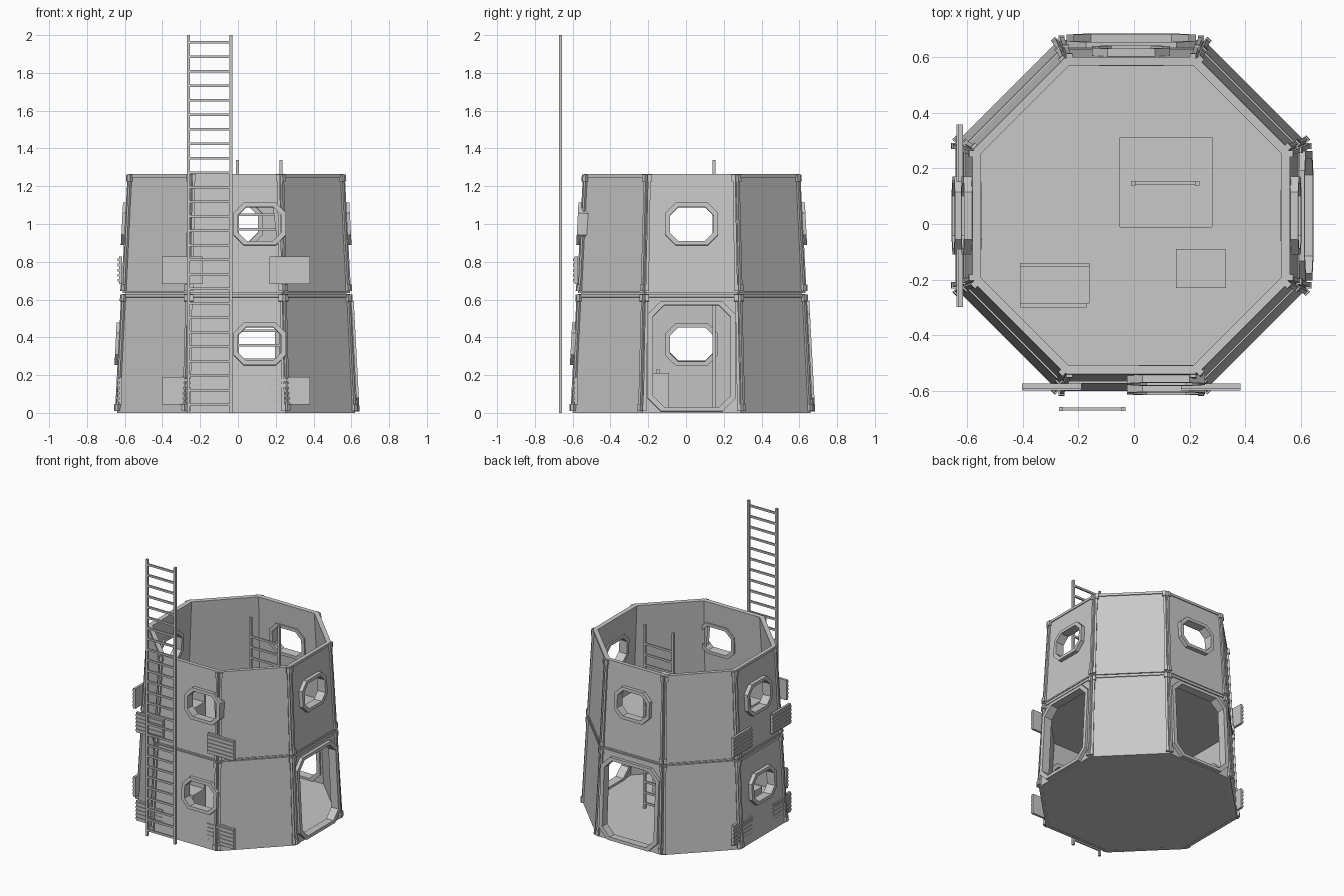
import bpy, bmesh, math
from mathutils import Matrix, Vector

cube = bpy.data.objects.get("Cube")
if cube:
    bpy.data.objects.remove(cube)

grey = bpy.data.materials.new("light_grey")
grey.use_nodes = True
COLOUR = (0.58, 0.58, 0.58, 1)
grey.diffuse_color = COLOUR
grey.node_tree.nodes["Principled BSDF"].inputs["Base Color"].default_value = COLOUR

CENTRE = Vector((-0.01, 0.03, 0))
HEIGHT, BASE, TOP = 1.27, 0.63, 0.563
TIER = HEIGHT / 2
SLOPE = (BASE - TOP) / HEIGHT
TAN = math.tan(math.pi / 8)


def apothem(z):
    return BASE - SLOPE * z


def finish(name, bm):
    bmesh.ops.recalc_face_normals(bm, faces=bm.faces)
    mesh = bpy.data.meshes.new(name)
    bm.to_mesh(mesh)
    bm.free()
    mesh.materials.append(grey)
    obj = bpy.data.objects.new(name, mesh)
    bpy.context.collection.objects.link(obj)
    return obj


def add_plate(bm, loops, w0, w1, matrix):
    """Extrude an outline (with optional holes) from w0 to w1."""
    edges = []
    for loop in loops:
        vs = [bm.verts.new((u, v, w0)) for u, v in loop]
        edges += [bm.edges.new((vs[i - 1], vs[i])) for i in range(len(vs))]
    made = bmesh.ops.triangle_fill(bm, edges=edges, use_beauty=True, normal=(0, 0, 1))
    faces = [f for f in made["geom"] if isinstance(f, bmesh.types.BMFace)]
    ext = bmesh.ops.extrude_face_region(bm, geom=faces, use_keep_orig=True)
    top = [g for g in ext["geom"] if isinstance(g, bmesh.types.BMVert)]
    bmesh.ops.translate(bm, verts=top, vec=(0, 0, w1 - w0))
    verts = list({v for f in faces for v in f.verts}) + top
    bmesh.ops.transform(bm, matrix=matrix, verts=verts)


def add_box(bm, lo, hi, matrix=Matrix()):
    lo, hi = Vector(lo), Vector(hi)
    place = Matrix.Translation((lo + hi) / 2) @ Matrix.Diagonal((*(hi - lo), 1))
    bmesh.ops.create_cube(bm, size=1, matrix=matrix @ place)


def chamfered(cu, cv, w, h, c):
    a, b = w / 2, h / 2
    pts = [(a, c - b), (a, b - c), (a - c, b), (c - a, b),
           (-a, b - c), (-a, c - b), (c - a, -b), (a - c, -b)]
    return [(cu + x, cv + y) for x, y in pts]


def side_matrix(angle, z, lean=True):
    """Local u runs along the wall, v up it, w outwards."""
    n = Vector((math.cos(angle), math.sin(angle), 0))
    u = Vector((0, 0, 1)).cross(n)
    v = (Vector((0, 0, 1)) - n * (SLOPE if lean else 0)).normalized()
    w = u.cross(v)
    origin = CENTRE + (n * apothem(z) if lean else Vector()) + Vector((0, 0, z))
    return Matrix.Translation(origin) @ Matrix((u, v, w)).transposed().to_4x4()


def octagon(r):
    return [(r * x, r * y) for x, y in
            [(1, -TAN), (1, TAN), (TAN, 1), (-TAN, 1), (-1, TAN), (-1, -TAN), (-TAN, -1), (TAN, -1)]]


def wall(name, side, tier):
    z = tier * TIER
    m = side_matrix(side * math.pi / 4, z)
    h = TIER - 0.004
    hb, ht = apothem(z) * TAN, apothem(z + h) * TAN
    bm = bmesh.new()
    outline = [(-hb, 0), (hb, 0), (ht, h), (-ht, h)]
    loops = [outline]
    is_door = tier == 0 and side in (0, 2)
    if is_door:
        hole, frame, w = chamfered(0, 0.3, 0.41, 0.54, 0.06), chamfered(0, 0.3, 0.465, 0.585, 0.07), 0.024
    else:
        cu = 0.125 if side == 6 else 0
        hole, frame, w = chamfered(cu, 0.365, 0.232, 0.18, 0.045), chamfered(cu, 0.365, 0.28, 0.225, 0.055), 0.028
    if side % 2 == 0:
        loops.append(hole)
    add_plate(bm, loops, -0.025, 0, m)
    # rails along the top and bottom edges
    add_plate(bm, [[(-ht, h - 0.018), (ht, h - 0.018), (ht, h), (-ht, h)]], 0, 0.006, m)
    if tier:
        add_plate(bm, [[(-hb, 0), (hb, 0), (hb, 0.01), (-hb, 0.01)]], 0, 0.006, m)
    # ribs and end blocks beside the corners
    for s in (-1, 1):
        rib = [(s * (hb - 0.004), 0.01), (s * (hb - 0.02), 0.01), (s * (ht - 0.016), h - 0.02), (s * (ht - 0.002), h - 0.02)]
        add_plate(bm, [rib], 0, 0.012, m)
        for v0, half in ((0.01, hb), (h - 0.04, ht)):
            lo, hi = sorted((s * (half - 0.022), s * half))
            add_box(bm, (lo, v0, 0), (hi, v0 + 0.035, 0.018), m)
    finish(name, bm)
    if side % 2 == 0:
        bm = bmesh.new()
        add_plate(bm, [frame, hole], -0.035, w, m)
        finish(name.replace("wall", "door_frame" if is_door else "window_frame"), bm)


def ladder(name, x0, x1, y, z1, first, last_z):
    bm = bmesh.new()
    r = 0.008
    for x in (x0 + r, x1 - r):
        add_box(bm, (x - r, y - r, 0), (x + r, y + r, z1))
    z = first
    while z < last_z:
        add_box(bm, (x0 + r, y - 0.006, z - 0.007), (x1 - r, y + 0.006, z + 0.007))
        z += 0.0768
    finish(name, bm)


# walls, doors and windows
SIDES = ["right", "back_right", "back", "back_left", "left", "front_left", "front", "front_right"]
for tier, level in enumerate(("lower", "upper")):
    for i, label in enumerate(SIDES):
        wall(f"{level}_{label}_wall", i, tier)

# floors, the upper one with a ladder hatch
place = Matrix.Translation(CENTRE)
bm = bmesh.new()
add_plate(bm, [octagon(BASE - 0.002)], 0, 0.012, place)
finish("ground_floor", bm)
hatch = [(-0.04, -0.04), (0.29, -0.04), (0.29, 0.28), (-0.04, 0.28)]
bm = bmesh.new()
add_plate(bm, [octagon(0.585), hatch], 0.615, 0.635, place)
add_plate(bm, [octagon(0.5), hatch], 0.635, 0.639, place)
finish("upper_floor", bm)

# low lockers and desks on both storeys
for level, z in (("lower", 0.012), ("upper", 0.639)):
    bm = bmesh.new()
    add_box(bm, (0.15, -0.23, z), (0.33, -0.09, z + 0.2))
    finish(level + "_locker", bm)
    bm = bmesh.new()
    add_box(bm, (-0.41, -0.285, z), (-0.16, -0.14, z + 0.16))
    add_box(bm, (-0.41, -0.155, z + 0.16), (-0.16, -0.14, z + 0.22))
    add_box(bm, (-0.41, -0.3, z), (-0.17, -0.285, z + 0.1))
    finish(level + "_desk", bm)

# slatted vent plates that overhang the corners
for side, u0, u1 in ((6, 0.178, 0.392), (4, 0.12, 0.328)):
    for level, z0 in (("lower", 0.045), ("upper", 0.683)):
        for s, end in ((-1, "a"), (1, "b")):
            m = side_matrix(side * math.pi / 4, z0, False)
            lo, hi = sorted((s * u0, s * u1))
            bm = bmesh.new()
            add_box(bm, (lo, 0, 0.603), (hi, 0.145, 0.62), m)
            for k in range(5):
                v = 0.012 + k * 0.027
                add_box(bm, (lo, v, 0.62), (hi, v + 0.014, 0.627), m)
            finish(f"{level}_{SIDES[side]}_vent_{end}", bm)

# ladders
ladder("outer_ladder", -0.27, -0.03, -0.664, 2.0, 0.043, 1.98)
ladder("inner_ladder", -0.01, 0.235, 0.147, 1.34, 0.05, 1.27)
